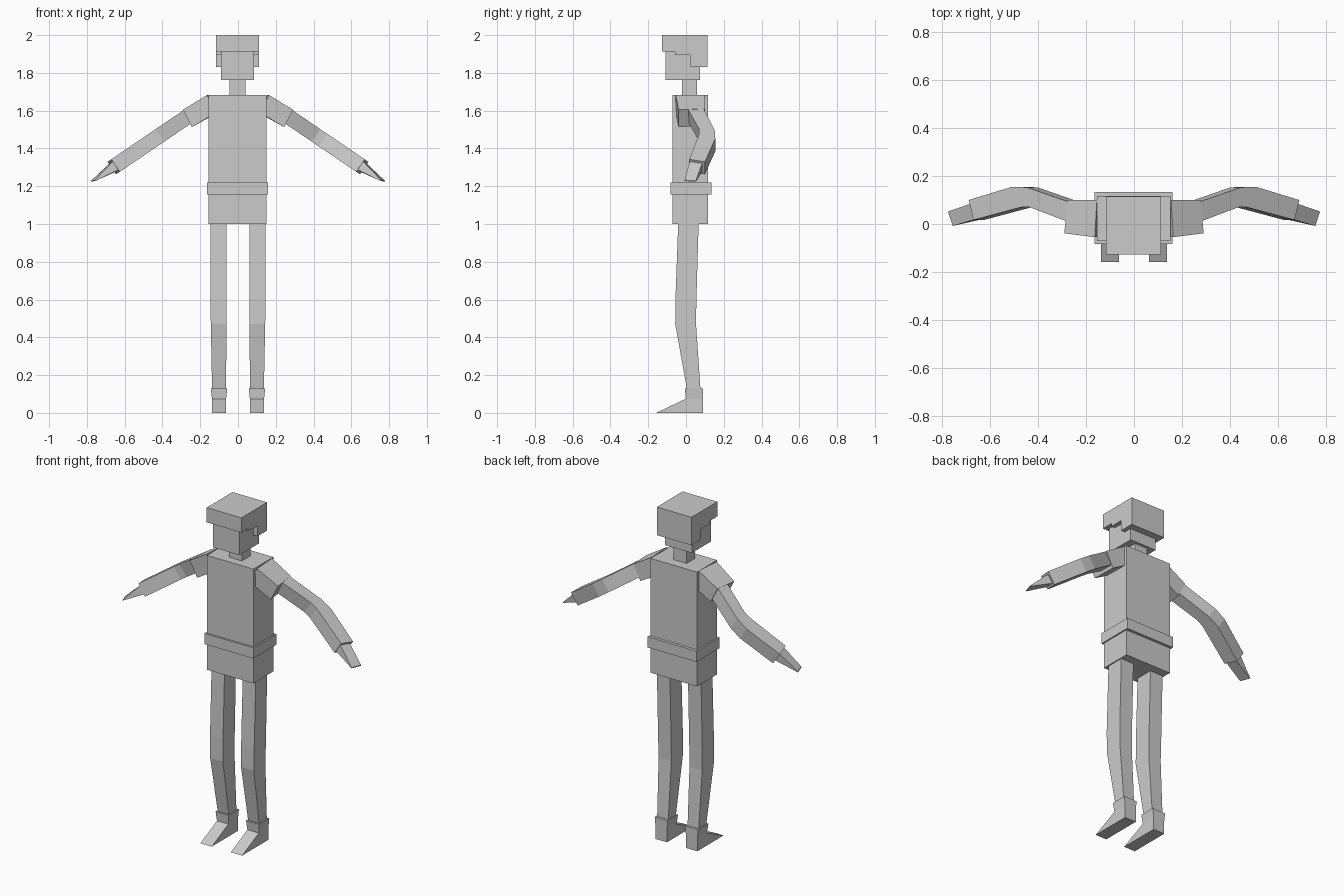
import bpy
import bmesh

if "Cube" in bpy.data.objects:
    bpy.data.objects.remove(bpy.data.objects["Cube"])

grey = bpy.data.materials.new("light_grey")
grey.diffuse_color = (0.6, 0.6, 0.6, 1)
grey.use_nodes = True
grey.node_tree.nodes["Principled BSDF"].inputs["Base Color"].default_value = grey.diffuse_color


def finish(name, bm):
    bmesh.ops.recalc_face_normals(bm, faces=bm.faces)
    mesh = bpy.data.meshes.new(name)
    bm.to_mesh(mesh)
    bm.free()
    mesh.materials.append(grey)
    obj = bpy.data.objects.new(name, mesh)
    bpy.context.collection.objects.link(obj)
    return obj


def loft(name, rings):
    """Skin a row of equal-sized rings and cap both ends."""
    bm = bmesh.new()
    rows = [[bm.verts.new(p) for p in r] for r in rings]
    n = len(rows[0])
    for a, b in zip(rows, rows[1:]):
        for i in range(n):
            j = (i + 1) % n
            bm.faces.new((a[i], a[j], b[j], b[i]))
    bm.faces.new(rows[0])
    bm.faces.new(rows[-1])
    return finish(name, bm)


def rect(x0, x1, y0, y1, z):
    return [(x0, y0, z), (x1, y0, z), (x1, y1, z), (x0, y1, z)]


def box(name, x0, x1, y0, y1, z0, z1):
    return loft(name, [rect(x0, x1, y0, y1, z0), rect(x0, x1, y0, y1, z1)])


def arm_ring(xf, xb, yf, yb, half, tilt=0.56):
    """Four-sided section across the sloping arm: front and back x, y."""
    dx, dz = half * tilt, half * 0.83
    z = lambda x: 1.572 - 0.68 * (x - 0.262)
    return [(xf - dx, yf, z(xf) - dz), (xf + dx, yf, z(xf) + dz),
            (xb + dx, yb, z(xb) + dz), (xb - dx, yb, z(xb) - dz)]


def flip(rings, s):
    return [[(s * x, y, z) for x, y, z in r] for r in rings]


# Torso, belt, neck and head
box("torso", -0.155, 0.152, -0.072, 0.117, 1.0, 1.683)
box("belt", -0.164, 0.16, -0.083, 0.134, 1.155, 1.219)
box("neck", -0.045, 0.041, -0.022, 0.058, 1.67, 1.77)
box("head", -0.09, 0.086, -0.109, 0.074, 1.763, 1.95)

# Hair: stepped side profile pulled across the head
hair = [(-0.128, 2.0), (-0.128, 1.912), (-0.058, 1.912), (-0.058, 1.895),
        (0.025, 1.895), (0.025, 1.832), (0.115, 1.832), (0.115, 2.0)]
loft("hair", [[(x, y, z) for y, z in hair] for x in (-0.117, 0.112)])

for side, s in (("left", 1), ("right", -1)):
    # Leg with a bent knee
    leg = [rect(0.06, 0.146, -0.041, 0.067, 1.01),
           rect(0.06, 0.146, -0.056, 0.055, 0.6),
           rect(0.06, 0.144, -0.057, 0.053, 0.47),
           rect(0.064, 0.137, 0.006, 0.077, 0.12)]
    loft(side + "_leg", flip(leg, s))

    # Ankle cuff and wedge-shaped foot
    cuff = [rect(0.063, 0.138, -0.001, 0.09, 0.0),
            rect(0.063, 0.138, -0.001, 0.09, 0.075),
            rect(0.057, 0.144, -0.006, 0.09, 0.13)]
    loft(side + "_ankle", flip(cuff, s))
    toe = [[(x, 0.0, 0.0), (x, 0.0, 0.075), (x, -0.158, 0.0)]
           for x in (0.063, 0.138)]
    loft(side + "_foot", flip(toe, s))

    # Sloping shoulder block
    shoulder = [[(0.115, -0.055, 1.59), (0.164, -0.055, 1.683),
                 (0.155, 0.1, 1.683), (0.107, 0.1, 1.59)],
                [(0.244, -0.039, 1.513), (0.291, -0.039, 1.605),
                 (0.278, 0.1, 1.61), (0.232, 0.1, 1.52)]]
    loft(side + "_shoulder", flip(shoulder, s))

    # Arm bent backwards at the elbow
    arm = [arm_ring(0.25, 0.25, 0.008, 0.092, 0.04),
           arm_ring(0.413, 0.425, 0.07, 0.153, 0.04),
           arm_ring(0.45, 0.488, 0.07, 0.155, 0.04),
           arm_ring(0.648, 0.668, 0.017, 0.1, 0.04)]
    loft(side + "_arm", flip(arm, s))

    # Hand tapering to a flat edge
    hand = [arm_ring(0.64, 0.66, 0.022, 0.087, 0.028),
            [(0.757, -0.008, 1.227), (0.757, -0.008, 1.232),
             (0.777, 0.052, 1.23), (0.777, 0.052, 1.225)]]
    loft(side + "_hand", flip(hand, s))
